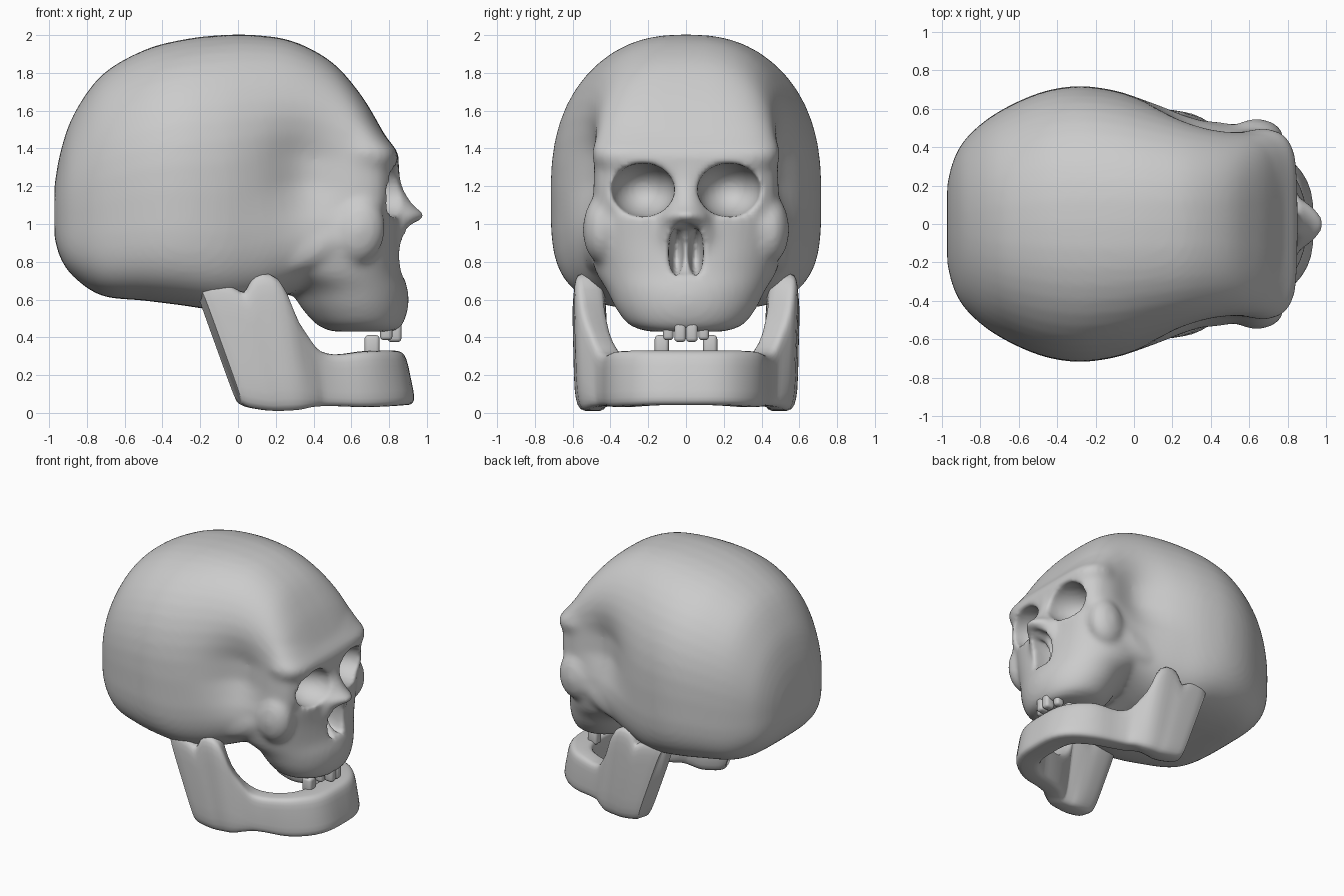
import bpy, bmesh, math
from mathutils import Vector, Matrix

if "Cube" in bpy.data.objects:
    bpy.data.objects.remove(bpy.data.objects["Cube"])


def se(a, n):
    # point of a unit superellipse
    c, s = math.cos(a), math.sin(a)
    return (math.copysign(abs(c) ** (2 / n), c), math.copysign(abs(s) ** (2 / n), s))


def resample(rows, k):
    # Catmull-Rom interpolation of parameter rows
    out = []
    for i in range(len(rows) - 1):
        p = [rows[max(0, min(len(rows) - 1, i + j))] for j in (-1, 0, 1, 2)]
        for q in range(k):
            t = q / k
            out.append([b + 0.5 * t * (c - a + t * (2*a - 5*b + 4*c - d + t * (3*(b - c) + d - a)))
                        for a, b, c, d in zip(*p)])
    return out + [list(rows[-1])]


def loft(bm, rings):
    vs = [[bm.verts.new(p) for p in r] for r in rings]
    n = len(vs[0])
    for a, b in zip(vs, vs[1:]):
        for i in range(n):
            bm.faces.new((a[i], a[(i + 1) % n], b[(i + 1) % n], b[i]))
    bm.faces.new(vs[0][::-1])
    bm.faces.new(vs[-1])


def ball(bm, c, r, direction=(1, 0, 0)):
    rot = Vector((1, 0, 0)).rotation_difference(Vector(direction)).to_matrix().to_4x4()
    bmesh.ops.create_uvsphere(bm, u_segments=32, v_segments=20, radius=1,
                              matrix=Matrix.Translation(c) @ rot @ Matrix.Diagonal((*r, 1)))


def make(name, bm):
    bmesh.ops.recalc_face_normals(bm, faces=bm.faces)
    me = bpy.data.meshes.new(name)
    bm.to_mesh(me)
    bm.free()
    ob = bpy.data.objects.new(name, me)
    bpy.context.collection.objects.link(ob)
    bpy.ops.object.select_all(action='DESELECT')
    bpy.context.view_layer.objects.active = ob
    ob.select_set(True)
    return ob


N = 48
ANG = [2 * math.pi * i / N for i in range(N)]
bm = bmesh.new()

# Braincase: x, bottom, top, half width, upper roundness
case = [(-.972, .93, 1.2, .2, 2.2), (-.94, .82, 1.38, .33, 2.2), (-.87, .72, 1.58, .45, 2.2),
        (-.72, .62, 1.79, .575, 2.3), (-.5, .595, 1.92, .68, 2.3), (-.3, .57, 1.975, .717, 2.35),
        (-.1, .545, 2.0, .695, 2.4), (.1, .57, 2.0, .635, 2.5), (.3, .64, 1.965, .575, 2.6),
        (.5, .7, 1.855, .53, 2.8), (.65, .8, 1.685, .5, 3.2), (.75, .95, 1.52, .46, 3.2),
        (.81, 1.1, 1.41, .38, 3)]
rings = []
for x, zb, zt, w, n in resample(case, 4):
    zc, ring = zb + .43 * (zt - zb), []
    for a in ANG:
        up = math.sin(a) >= 0
        c, s = se(a, n if up else 3.9)
        ring.append((x, w * c, zc + s * (zt - zc if up else zc - zb)))
    rings.append(ring)
loft(bm, rings)


def z_loft(rows, k=4):
    # horizontal slices: z, back x, front x, half width, roundness
    rs = []
    for z, xb, xf, w, n in resample(rows, k):
        pts = [se(a, n) for a in ANG]
        rs.append([((xb + xf) / 2 + (xf - xb) / 2 * c, w * s, z) for c, s in pts])
    loft(bm, rs)


# Face and upper jaw
z_loft([(.43, .5, .83, .2, 2.2), (.465, .42, .87, .3, 2.1), (.55, .34, .9, .37, 2),
        (.65, .27, .9, .42, 2), (.75, .12, .87, .48, 2.2), (.9, 0, .85, .52, 2.6),
        (1.04, 0, .85, .53, 2.8), (1.12, 0, .85, .505, 2.6), (1.22, 0, .85, .495, 2.6),
        (1.31, 0, .85, .505, 4.5), (1.38, 0, .845, .51, 5.5), (1.46, 0, .785, .495, 5),
        (1.6, 0, .69, .475, 4)])
# Nose bone
z_loft([(.84, .7, .87, .17, 2), (.94, .7, .895, .18, 2), (1.0, .7, .93, .15, 2),
        (1.045, .7, .995, .13, 1.6), (1.1, .7, .93, .1, 1.8), (1.2, .7, .87, .08, 2),
        (1.3, .7, .855, .08, 2)])
# Cheekbones and arches
for s in (-1, 1):
    ball(bm, (.63, .445 * s, .98), (.15, .105, .19))
    ball(bm, (.42, .455 * s, .91), (.36, .085, .13), (.5, -.06 * s, .2))
# Soft temple hollows
for v in bm.verts:
    x, y, z = v.co
    d = .105 * math.exp(-((x - .36) / .2) ** 2 - ((z - 1.28) / .24) ** 2)
    v.co.y -= max(-1, min(1, y / .3)) * d
skull = make("skull", bm)


def apply_mods():
    bpy.context.view_layer.objects.active = skull
    for name in [m.name for m in skull.modifiers]:
        bpy.ops.object.modifier_apply(modifier=name)


def remesh_smooth(iterations):
    m = skull.modifiers.new("remesh", 'REMESH')
    m.mode, m.voxel_size, m.use_smooth_shade = 'VOXEL', .017, True
    m = skull.modifiers.new("smooth", 'SMOOTH')
    m.factor, m.iterations = .5, iterations
    apply_mods()


def carve(balls):
    bm = bmesh.new()
    for b in balls:
        ball(bm, *b)
    cutter = make("cutter", bm)
    cutter.hide_render = True
    m = skull.modifiers.new("cut", 'BOOLEAN')
    m.operation, m.object, m.solver = 'DIFFERENCE', cutter, 'EXACT'
    apply_mods()
    bpy.data.objects.remove(cutter)


# Eye sockets, nose opening, then the deeper halves beside the septum
remesh_smooth(9)
carve([((.82, .228 * s, 1.18), (.24, .168, .142)) for s in (-1, 1)] + [((.93, 0, .86), (.14, .1, .15))])
carve([((.86, .05 * s, .855), (.19, .042, .13), (1, 0, .12)) for s in (-1, 1)])
remesh_smooth(5)

# Lower jaw: bottom x, z, y; top x, z, y; half thickness
side = [(.01, .05, .52, -.21, .66, .525, .065), (.05, .03, .51, -.17, .7, .52, .08),
        (.13, .015, .5, -.06, .685, .515, .09), (.19, .01, .495, .03, .64, .515, .09),
        (.24, .01, .495, .09, .73, .515, .085), (.31, .015, .49, .2, .71, .515, .08),
        (.37, .03, .455, .28, .5, .475, .08), (.43, .035, .41, .39, .35, .42, .075),
        (.53, .035, .375, .5, .31, .375, .075), (.67, .03, .335, .65, .325, .33, .08),
        (.78, .035, .255, .73, .33, .25, .09), (.835, .04, .15, .775, .33, .15, .1)]
flip = [(r[0], r[1], -r[2], r[3], r[4], -r[5], r[6]) for r in reversed(side)]
rows = resample(side + [(.845, .04, 0, .785, .33, 0, .1)] + flip, 3)
rings = []
for i, r in enumerate(rows):
    p, q = rows[max(i - 1, 0)], rows[min(i + 1, len(rows) - 1)]
    d = Vector((q[0] - p[0], q[2] - p[2], 0)).normalized()
    nrm = Vector((d.y, -d.x, 0))
    bot, top = Vector((r[0], r[2], r[1])), Vector((r[3], r[5], r[4]))
    pts = [se(2 * math.pi * (j + .5) / 24, 5) for j in range(24)]
    rings.append([(bot + top) / 2 + (top - bot) / 2 * s + nrm * r[6] * c for c, s in pts])
bm = bmesh.new()
loft(bm, rings)
make("lower_jaw", bm)
bpy.ops.object.shade_smooth_by_angle(angle=math.radians(50))

# Teeth: x, y, bottom, top, depth, width
for name, x, y, z0, z1, dx, dy in [("upper_incisor", .828, .031, .375, .49, .075, .062),
                                   ("upper_side_tooth", .785, .094, .385, .49, .065, .056),
                                   ("lower_tooth", .71, .128, .3, .412, .08, .075)]:
    for s, tag in ((-1, "right"), (1, "left")):
        bm = bmesh.new()
        bmesh.ops.create_cube(bm, size=1, matrix=Matrix.Translation((x, y * s, (z0 + z1) / 2))
                              @ Matrix.Diagonal((dx, dy, z1 - z0, 1)))
        bmesh.ops.bevel(bm, geom=bm.edges[:], offset=.02, segments=3, profile=.5, affect='EDGES')
        make(name + "_" + tag, bm)
        bpy.ops.object.shade_smooth_by_angle(angle=math.radians(50))
